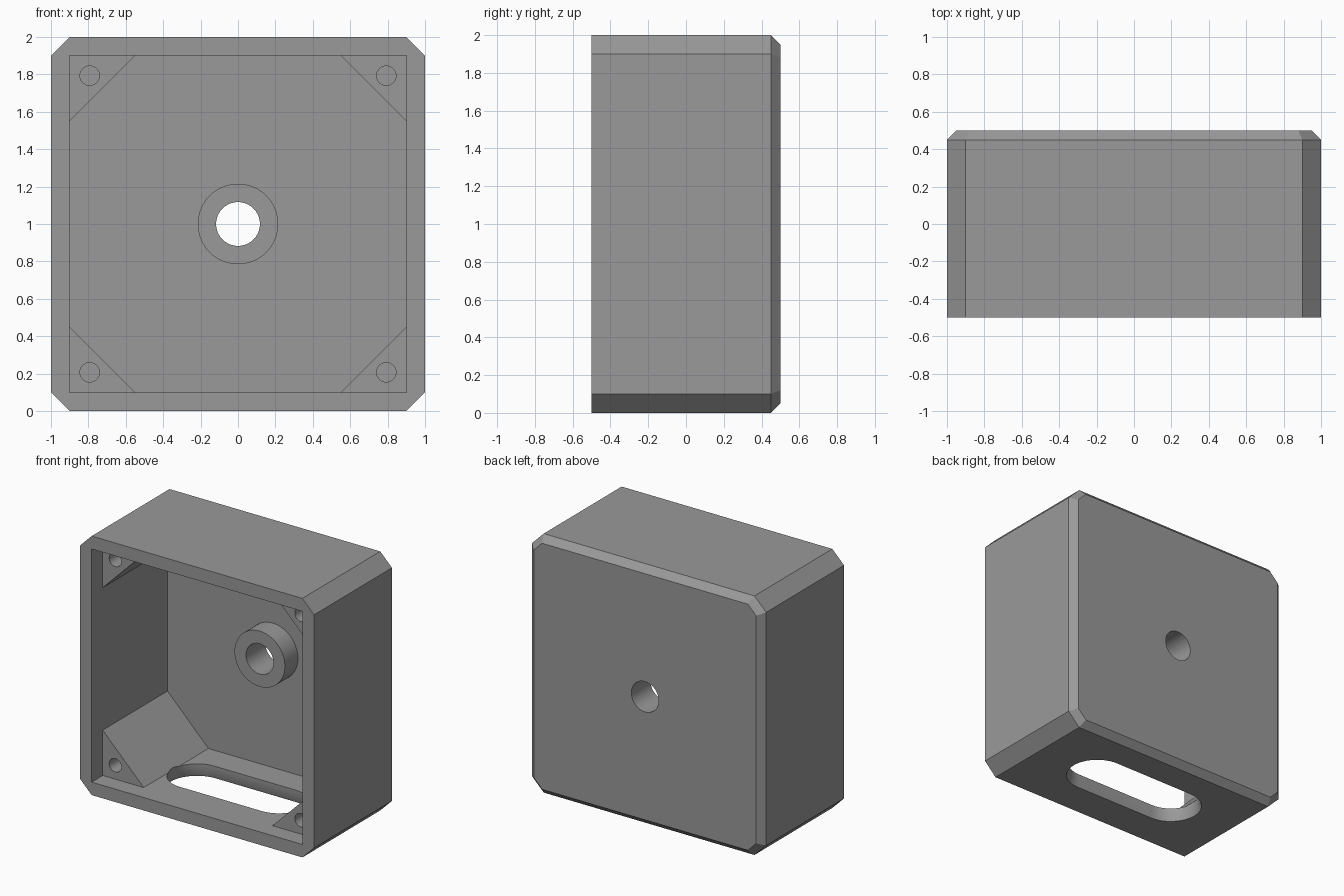
import bpy, bmesh, math

if "Cube" in bpy.data.objects:
    bpy.data.objects.remove(bpy.data.objects["Cube"])

grey = bpy.data.materials.new("grey")
grey.diffuse_color = (0.32, 0.32, 0.32, 1)
grey.use_nodes = True
grey.node_tree.nodes["Principled BSDF"].inputs["Base Color"].default_value = grey.diffuse_color


def loft(name, rings):
    """Closed solid through a list of equal-length point rings."""
    bm = bmesh.new()
    vs = [[bm.verts.new(p) for p in ring] for ring in rings]
    n = len(vs[0])
    for a, b in zip(vs, vs[1:]):
        for i in range(n):
            j = (i + 1) % n
            bm.faces.new((a[i], a[j], b[j], b[i]))
    bm.faces.new(vs[0])
    bm.faces.new(vs[-1])
    bmesh.ops.recalc_face_normals(bm, faces=bm.faces)
    me = bpy.data.meshes.new(name)
    bm.to_mesh(me)
    bm.free()
    me.materials.append(grey)
    ob = bpy.data.objects.new(name, me)
    bpy.context.collection.objects.link(ob)
    return ob


def octagon(half, cut, y):
    """Square with cut corners, standing upright around z = 1."""
    k = half - cut
    pts = [(half, -k), (half, k), (k, half), (-k, half),
           (-half, k), (-half, -k), (-k, -half), (k, -half)]
    return [(x, y, z + 1) for x, z in pts]


def circle(x, z, r, y, n=64):
    return [(x + r * math.cos(2 * math.pi * i / n), y,
             z + r * math.sin(2 * math.pi * i / n)) for i in range(n)]


def cylinder(name, x, z, r, y0, y1):
    return loft(name, [circle(x, z, r, y0), circle(x, z, r, y1)])


def stadium(reach, r, z, n=24):
    pts = []
    for side in (1, -1):
        for i in range(n + 1):
            a = math.pi * (i / n - 0.5)
            pts.append((side * (reach + r * math.cos(a)), side * r * math.sin(a), z))
    return pts


def combine(body, tool, operation):
    mod = body.modifiers.new("combine", 'BOOLEAN')
    mod.object, mod.operation, mod.solver = tool, operation, 'EXACT'
    bpy.context.view_layer.objects.active = body
    bpy.ops.object.modifier_apply(modifier=mod.name)
    bpy.data.objects.remove(tool)


# Outer shell with cut corners and a chamfered back edge
inset_cut = 0.1 - 0.05 * (1 - math.tan(math.radians(22.5)))
body = loft("enclosure", [octagon(1, 0.1, -0.5), octagon(1, 0.1, 0.45),
                          octagon(0.95, inset_cut, 0.5)])

# Square mouth, then a deep cavity whose cut corners leave the screw posts
square = [(-0.9, 0.1), (0.9, 0.1), (0.9, 1.9), (-0.9, 1.9)]
mouth = loft("mouth", [[(x, y, z) for x, z in square] for y in (-0.7, -0.365)])
combine(body, mouth, 'DIFFERENCE')
combine(body, loft("cavity", [octagon(0.9, 0.35, -0.6), octagon(0.9, 0.35, 0.425)]),
        'DIFFERENCE')

# Central boss and its through hole
combine(body, cylinder("boss", 0, 1, 0.215, 0.265, 0.45), 'UNION')
combine(body, cylinder("centre_hole", 0, 1, 0.117, 0.1, 0.7), 'DIFFERENCE')

# Blind screw holes in the four posts
for sx in (-1, 1):
    for sz in (-1, 1):
        combine(body, cylinder("screw_hole", sx * 0.793, 1 + sz * 0.793, 0.052, -0.45, 0.05),
                'DIFFERENCE')

# Rounded slot through the floor, flared at the outside
combine(body, loft("slot", [stadium(0.35, 0.24, -0.05), stadium(0.35, 0.21, 0.05),
                            stadium(0.35, 0.21, 0.3)]), 'DIFFERENCE')

body.select_set(True)
bpy.context.view_layer.objects.active = body
bpy.ops.object.shade_smooth_by_angle(angle=math.radians(25))
